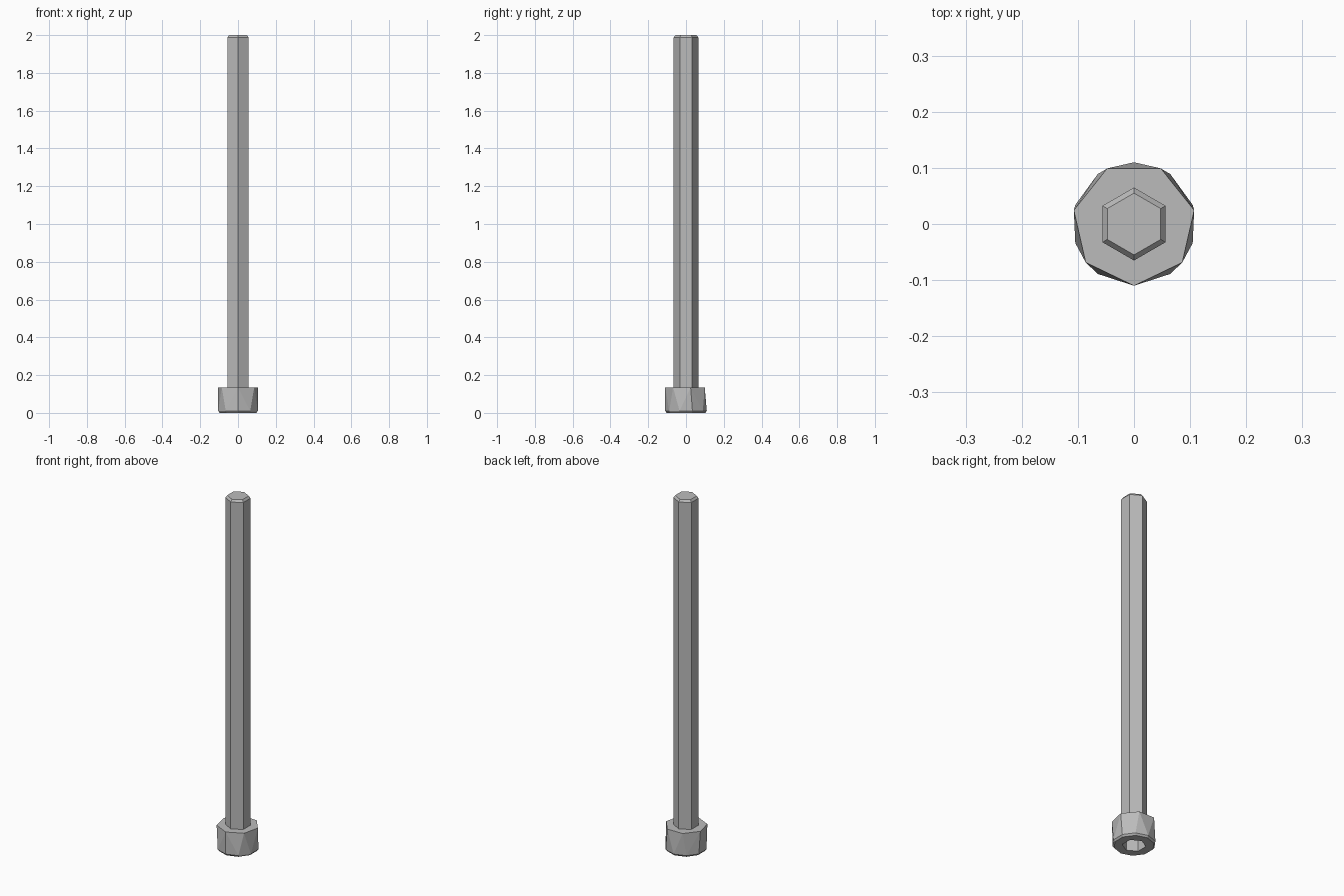
import bpy, bmesh, math

cube = bpy.data.objects.get("Cube")
if cube:
    bpy.data.objects.remove(cube)

steel = bpy.data.materials.new("grey steel")
steel.use_nodes = True
colour = (0.5, 0.5, 0.5, 1)
steel.diffuse_color = colour
steel.node_tree.nodes["Principled BSDF"].inputs["Base Color"].default_value = colour


def ring(bm, sides, radius, z, start=90):
    """Regular polygon of vertices, first one at the start angle."""
    angles = [math.radians(start) + math.tau * i / sides for i in range(sides)]
    return [bm.verts.new((radius * math.cos(a), radius * math.sin(a), z)) for a in angles]


def wall(bm, low, high):
    """Quads between two rings of equal size."""
    n = len(low)
    for i in range(n):
        j = (i + 1) % n
        bm.faces.new((low[i], low[j], high[j], high[i]))


def finish(bm, name):
    bmesh.ops.recalc_face_normals(bm, faces=bm.faces[:])
    mesh = bpy.data.meshes.new(name)
    bm.to_mesh(mesh)
    bm.free()
    mesh.materials.append(steel)
    obj = bpy.data.objects.new(name, mesh)
    bpy.context.collection.objects.link(obj)


# Shaft: hexagonal rod with a chamfered tip
bm = bmesh.new()
rings = [ring(bm, 6, r, z) for r, z in ((0.065, 0.13), (0.065, 1.988), (0.055, 2))]
wall(bm, rings[0], rings[1])
wall(bm, rings[1], rings[2])
bm.faces.new(rings[2])
bm.faces.new(rings[0])
finish(bm, "shaft")

# Head: seven-sided shoulder hulled onto a chamfered ten-sided base
bm = bmesh.new()
ring(bm, 7, 0.11, 0.135, start=-90)
ring(bm, 10, 0.11, 0.01)
base = ring(bm, 10, 0.102, 0)
bmesh.ops.convex_hull(bm, input=bm.verts[:])
bmesh.ops.delete(bm, geom=[f for f in bm.faces if all(v in base for v in f.verts)],
                 context="FACES")

# Hexagonal key socket sunk into the base
mouth = ring(bm, 6, 0.06, 0)
floor = ring(bm, 6, 0.06, 0.065)
wall(bm, mouth, floor)
bm.faces.new(floor)
rim = [e for e in bm.edges if e.is_boundary]
bmesh.ops.triangle_fill(bm, edges=rim, use_beauty=True, normal=(0, 0, -1))
bmesh.ops.dissolve_limit(bm, angle_limit=math.radians(0.5),
                         verts=bm.verts[:], edges=bm.edges[:])
finish(bm, "socket_head")
